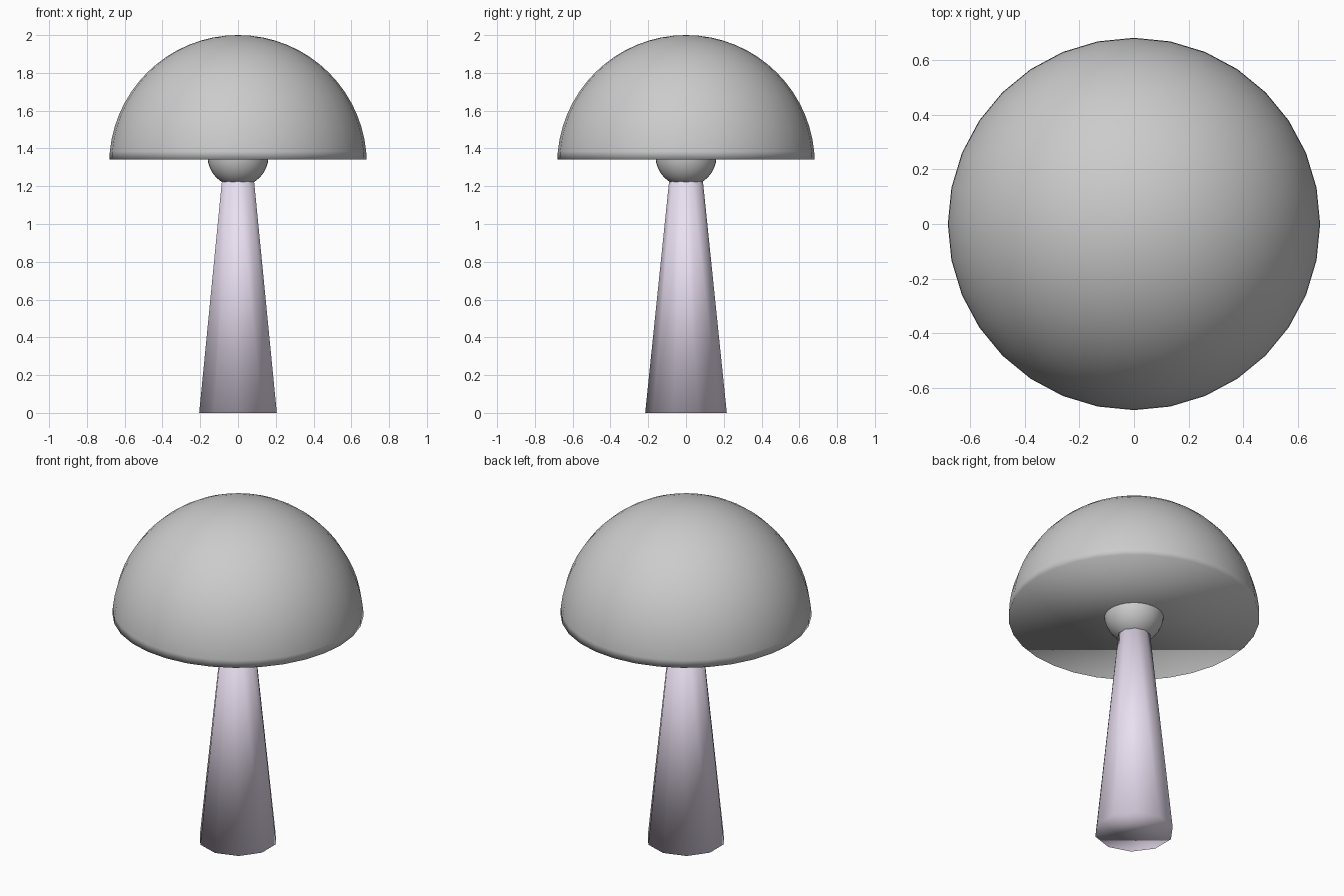
import bpy
import bmesh
from mathutils import Matrix

if "Cube" in bpy.data.objects:
    bpy.data.objects.remove(bpy.data.objects["Cube"])


def finish(bm, name, colour=None):
    """Turn a bmesh into a smooth-shaded object with an optional colour."""
    bmesh.ops.recalc_face_normals(bm, faces=bm.faces[:])
    for face in bm.faces:
        face.smooth = True
    mesh = bpy.data.meshes.new(name)
    bm.to_mesh(mesh)
    bm.free()
    if colour:
        mat = bpy.data.materials.new(name + "_colour")
        mat.diffuse_color = colour
        mat.use_nodes = True
        mat.node_tree.nodes["Principled BSDF"].inputs["Base Color"].default_value = mat.diffuse_color
        mesh.materials.append(mat)
    obj = bpy.data.objects.new(name, mesh)
    bpy.context.collection.objects.link(obj)
    return obj


def ball(radius, z, rings):
    bm = bmesh.new()
    bmesh.ops.create_uvsphere(bm, u_segments=32, v_segments=rings, radius=radius,
                              matrix=Matrix.Translation((0, 0, z)))
    return bm


# Dome cap: sphere sliced flat just above its equator and closed underneath
RADIUS, CUT = 0.682, 1.342
dome = ball(RADIUS, 2.0 - RADIUS, 32)
bmesh.ops.bisect_plane(dome, geom=dome.verts[:] + dome.edges[:] + dome.faces[:],
                       plane_co=(0, 0, CUT), plane_no=(0, 0, 1), clear_inner=True)
bmesh.ops.contextual_create(dome, geom=[e for e in dome.edges if e.is_boundary])
finish(dome, "cap")

# Bulb peeking out below the cap
finish(ball(0.162, 1.36, 16), "bulb")

# Tapered ten-sided stem, running up into the bulb
BASE_R, TOP_R, HEIGHT = 0.216, 0.082, 1.30
stem = bmesh.new()
bmesh.ops.create_cone(stem, cap_ends=True, segments=10, radius1=BASE_R,
                      radius2=TOP_R, depth=HEIGHT,
                      matrix=Matrix.Translation((0, 0, HEIGHT / 2)))
finish(stem, "stem", (0.82, 0.74, 0.88, 1.0))
